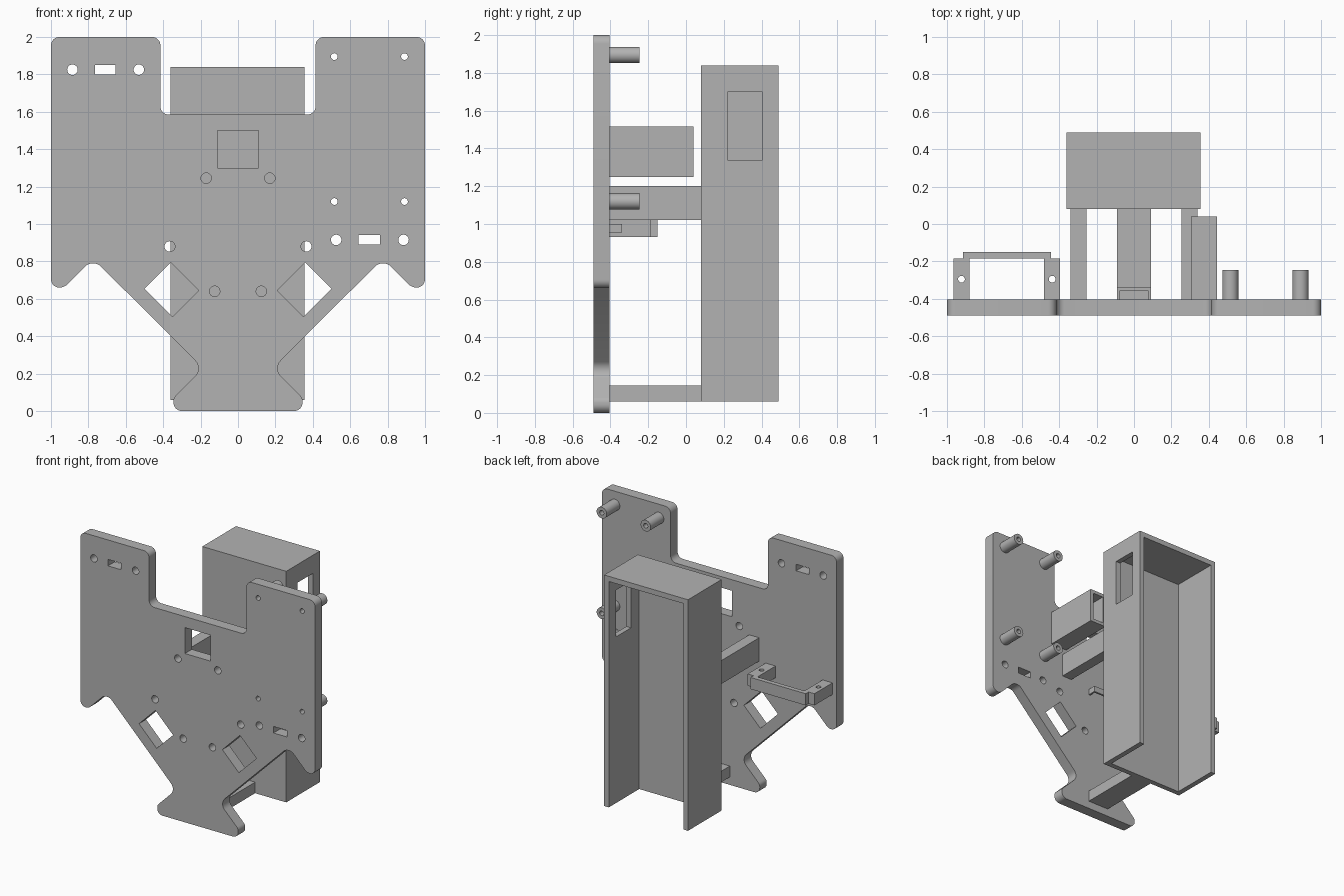
import bpy, bmesh, math
from mathutils import Vector

cube = bpy.data.objects.get("Cube")
if cube:
    bpy.data.objects.remove(cube, do_unlink=True)

grey = bpy.data.materials.new("plain grey")
grey.use_nodes = True
GREY = (0.45, 0.45, 0.45, 1)
grey.diffuse_color = GREY
grey.node_tree.nodes["Principled BSDF"].inputs["Base Color"].default_value = GREY

# How profile coordinates (u, v) and extrusion w map onto x, y, z
AXES = {"x": lambda p: (p.z, p.x, p.y),
        "y": lambda p: (p.x, p.z, p.y),
        "z": lambda p: (p.x, p.y, p.z)}


def circle(u, v, r, n=32):
    return [(u + r * math.cos(math.tau * i / n), v + r * math.sin(math.tau * i / n)) for i in range(n)]


def rect(u0, u1, v0, v1):
    return [(u0, v0), (u1, v0), (u1, v1), (u0, v1)]


def rounded(corners, steps=8):
    """Round every (u, v, radius) corner with an arc."""
    out = []
    for i, (u, v, r) in enumerate(corners):
        p = Vector((u, v))
        a = (Vector(corners[i - 1][:2]) - p).normalized()
        b = (Vector(corners[(i + 1) % len(corners)][:2]) - p).normalized()
        half = a.angle(b) / 2
        centre = p + (a + b).normalized() * (r / math.sin(half))
        start = p + a * (r / math.tan(half)) - centre
        end = p + b * (r / math.tan(half)) - centre
        turn = start.angle_signed(end)
        for k in range(steps + 1):
            t = -turn * k / steps
            c, s = math.cos(t), math.sin(t)
            out.append((centre.x + start.x * c - start.y * s, centre.y + start.x * s + start.y * c))
    return out


def extrude(name, axis, w0, w1, *loops):
    """Extrude an outline, with any further loops as holes, from w0 to w1."""
    curve = bpy.data.curves.new(name, "CURVE")
    curve.dimensions = "2D"
    curve.fill_mode = "BOTH"
    curve.extrude = (w1 - w0) / 2
    for loop in loops:
        spline = curve.splines.new("POLY")
        spline.points.add(len(loop) - 1)
        for point, (u, v) in zip(spline.points, loop):
            point.co = (u, v, 0, 1)
        spline.use_cyclic_u = True
    helper = bpy.data.objects.new(name + " outline", curve)
    bpy.context.collection.objects.link(helper)
    graph = bpy.context.evaluated_depsgraph_get()
    mesh = bpy.data.meshes.new_from_object(helper.evaluated_get(graph))
    bpy.data.objects.remove(helper, do_unlink=True)

    bm = bmesh.new()
    bm.from_mesh(mesh)
    for vert in bm.verts:
        vert.co.z += (w0 + w1) / 2
        vert.co = AXES[axis](vert.co)
    bmesh.ops.remove_doubles(bm, verts=bm.verts, dist=0.0001)
    bmesh.ops.recalc_face_normals(bm, faces=bm.faces)
    bm.to_mesh(mesh)
    bm.free()
    mesh.materials.clear()
    mesh.materials.append(grey)
    obj = bpy.data.objects.new(name, mesh)
    bpy.context.collection.objects.link(obj)
    bpy.ops.object.select_all(action="DESELECT")
    obj.select_set(True)
    bpy.context.view_layer.objects.active = obj
    bpy.ops.object.shade_smooth_by_angle(angle=math.radians(30))
    return obj


FRONT, BACK = -0.49, -0.405      # faces of the mounting plate
CASE = 0.08                      # front of the rear casing

# Mounting plate: one half of the outline, mirrored
half = [(0.345, 0, 0.045), (0.345, 0.07, 0.04), (0.187, 0.228, 0.06),
        (0.775, 0.815, 0.06), (0.93, 0.66, 0.06), (1, 0.66, 0.045),
        (1, 2, 0.045), (0.415, 2, 0.045), (0.415, 1.585, 0.045)]
outline = rounded(half + [(-u, v, r) for u, v, r in reversed(half)])

# Plate openings: screw holes, slots, square window and tilted windows
screws = [(u, v) for u in (0.515, 0.89) for v in (1.12, 1.895)]
holes = [circle(u, v, 0.018) for u, v in screws]
holes += [circle(u, 1.825, 0.028) for u in (-0.885, -0.53)]
holes += [circle(u, 0.915, 0.028) for u in (0.525, 0.885)]
holes += [rect(-0.765, -0.655, 1.8, 1.85), rect(0.645, 0.76, 0.89, 0.94),
          rect(-0.11, 0.11, 1.3, 1.5)]
for s in (-1, 1):
    holes += [circle(s * u, v, 0.028) for u, v in ((0.17, 1.245), (0.365, 0.88), (0.125, 0.64))]
    holes.append([(s * u, v) for u, v in ((0.36, 0.795), (0.5, 0.655), (0.35, 0.505), (0.21, 0.645))])
extrude("mounting_plate", "y", FRONT, BACK, outline, *holes)

# Hollow standoffs behind the screw holes
for i, (u, v) in enumerate(screws):
    extrude(f"standoff_{i + 1}", "y", BACK, -0.245, circle(u, v, 0.043), circle(u, v, 0.018))

# Rear casing, open at the back and the bottom, with a window in its left wall
L, R, END, LOW, TOP, T = 0.355, -0.36, 0.49, 0.06, 1.84, 0.04
side = rect(CASE, END, LOW, TOP)
extrude("casing_left_wall", "x", L - T, L, side, rect(0.22, 0.405, 1.34, 1.7))
extrude("casing_right_wall", "x", R, R + T, side)
extrude("casing_front_wall", "y", CASE, CASE + T, rect(R + T, L - T, LOW, TOP))
extrude("casing_top", "z", TOP - T, TOP, rect(R + T, L - T, CASE + T, END))

# Arms joining plate and casing
extrude("lower_arm", "y", BACK, CASE, rect(-0.09, 0.09, 0.06, 0.145))
extrude("upper_left_arm", "y", BACK, CASE, rect(0.255, 0.34, 1.02, 1.2))
extrude("upper_right_arm", "y", BACK, CASE, rect(-0.34, -0.255, 1.02, 1.2))

# Square tube holder
extrude("tube_holder", "y", BACK, 0.04, rect(0.305, 0.445, 1.25, 1.515),
        rect(0.33, 0.42, 1.275, 1.49))

# Cable loop on the plate centre
extrude("cable_loop", "z", 0.955, 1.0,
        [(-0.09, BACK), (-0.09, -0.34), (0.09, -0.34), (0.09, BACK),
         (0.076, BACK), (0.076, -0.355), (-0.076, -0.355), (-0.076, BACK)])

# Bracket: two drilled posts and a cross bar
for name, u0, u1 in (("outer", -0.965, -0.88), ("inner", -0.48, -0.395)):
    extrude(f"bracket_{name}_post", "z", 0.93, 1.02, rect(u0, u1, BACK, -0.185),
            circle((u0 + u1) / 2, -0.295, 0.018))
extrude("bracket_bar", "z", 0.93, 1.02, rect(-0.915, -0.445, -0.185, -0.15))
